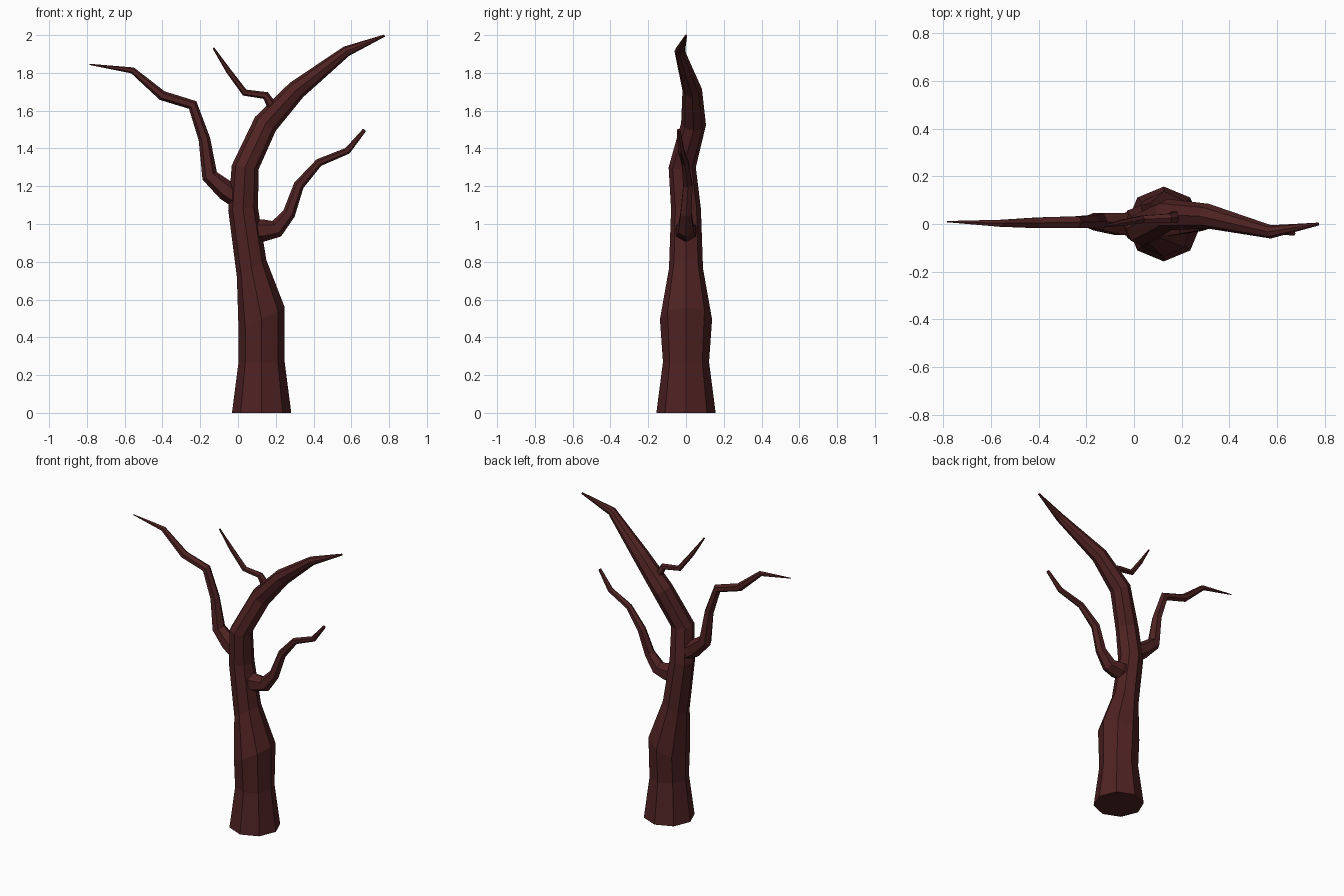
import bpy, bmesh, math
from mathutils import Vector

cube = bpy.data.objects.get("Cube")
if cube:
    bpy.data.objects.remove(cube)

# Single dark bark colour
bark = bpy.data.materials.new("dark_bark")
bark.use_nodes = True
color = (0.078, 0.016, 0.016, 1)
bark.diffuse_color = color
bsdf = bark.node_tree.nodes["Principled BSDF"]
bsdf.inputs["Base Color"].default_value = color
bsdf.inputs["Roughness"].default_value = 0.9


def limb(name, rings, sides):
    """Tapered tube through (x, y, z, radius[, lean in degrees]) rings."""
    bm = bmesh.new()
    centres = [Vector(r[:3]) for r in rings]
    loops = []
    for i, ring in enumerate(rings):
        before = centres[i] - centres[max(i - 1, 0)]
        after = centres[min(i + 1, len(rings) - 1)] - centres[i]
        normal = (before.normalized() + after.normalized()).normalized()
        if len(ring) > 4:
            lean = math.radians(ring[4])
            normal = Vector((math.sin(lean), 0, math.cos(lean)))
        across = Vector((0, 1, 0)).cross(normal).normalized()
        depth = normal.cross(across)
        loop = []
        for k in range(sides):
            a = math.tau * k / sides
            offset = across * math.cos(a) + depth * math.sin(a)
            loop.append(bm.verts.new(centres[i] + offset * ring[3]))
        loops.append(loop)
    for low, high in zip(loops, loops[1:]):
        for k in range(sides):
            n = (k + 1) % sides
            bm.faces.new((low[k], low[n], high[n], high[k]))
    bm.faces.new(loops[0][::-1])
    bm.faces.new(loops[-1])
    bmesh.ops.recalc_face_normals(bm, faces=bm.faces)
    mesh = bpy.data.meshes.new(name)
    bm.to_mesh(mesh)
    bm.free()
    mesh.materials.append(bark)
    obj = bpy.data.objects.new(name, mesh)
    bpy.context.collection.objects.link(obj)


# Trunk sweeping up into the main left limb
limb("trunk", [
    (0.125, 0, 0, 0.157, 0), (0.125, 0, 0.27, 0.122, 0),
    (0.125, 0, 0.495, 0.138, -28), (0.072, 0, 0.765, 0.09, -30),
    (0.027, 0, 1.08, 0.079, -5), (0.038, -0.02, 1.3, 0.072, 8),
    (0.145, 0.04, 1.53, 0.066), (0.31, 0.033, 1.71, 0.052),
    (0.575, -0.033, 1.915, 0.028), (0.775, 0, 1.997, 0.006)], 8)

# Long branch on the right
limb("right_branch", [
    (0.01, 0, 1.13, 0.055), (-0.06, 0, 1.175, 0.054),
    (-0.15, 0.01, 1.255, 0.043), (-0.178, 0.01, 1.45, 0.031),
    (-0.24, 0.008, 1.63, 0.028), (-0.402, 0.005, 1.68, 0.026),
    (-0.558, 0.003, 1.813, 0.017), (-0.785, 0.01, 1.845, 0.003)], 6)

# Lower branch on the left
limb("left_branch", [
    (0.06, 0, 0.97, 0.05), (0.13, 0, 0.965, 0.06),
    (0.205, 0, 0.975, 0.047), (0.27, 0, 1.055, 0.034),
    (0.322, 0.01, 1.205, 0.028), (0.428, -0.005, 1.325, 0.021),
    (0.58, -0.025, 1.388, 0.018), (0.67, -0.04, 1.498, 0.01)], 6)

# Small twig on the main limb
limb("upper_twig", [
    (0.2, 0.035, 1.59, 0.032), (0.147, 0.025, 1.68, 0.021),
    (0.035, 0.02, 1.696, 0.018), (-0.05, 0.005, 1.81, 0.014),
    (-0.13, -0.01, 1.932, 0.005)], 6)
